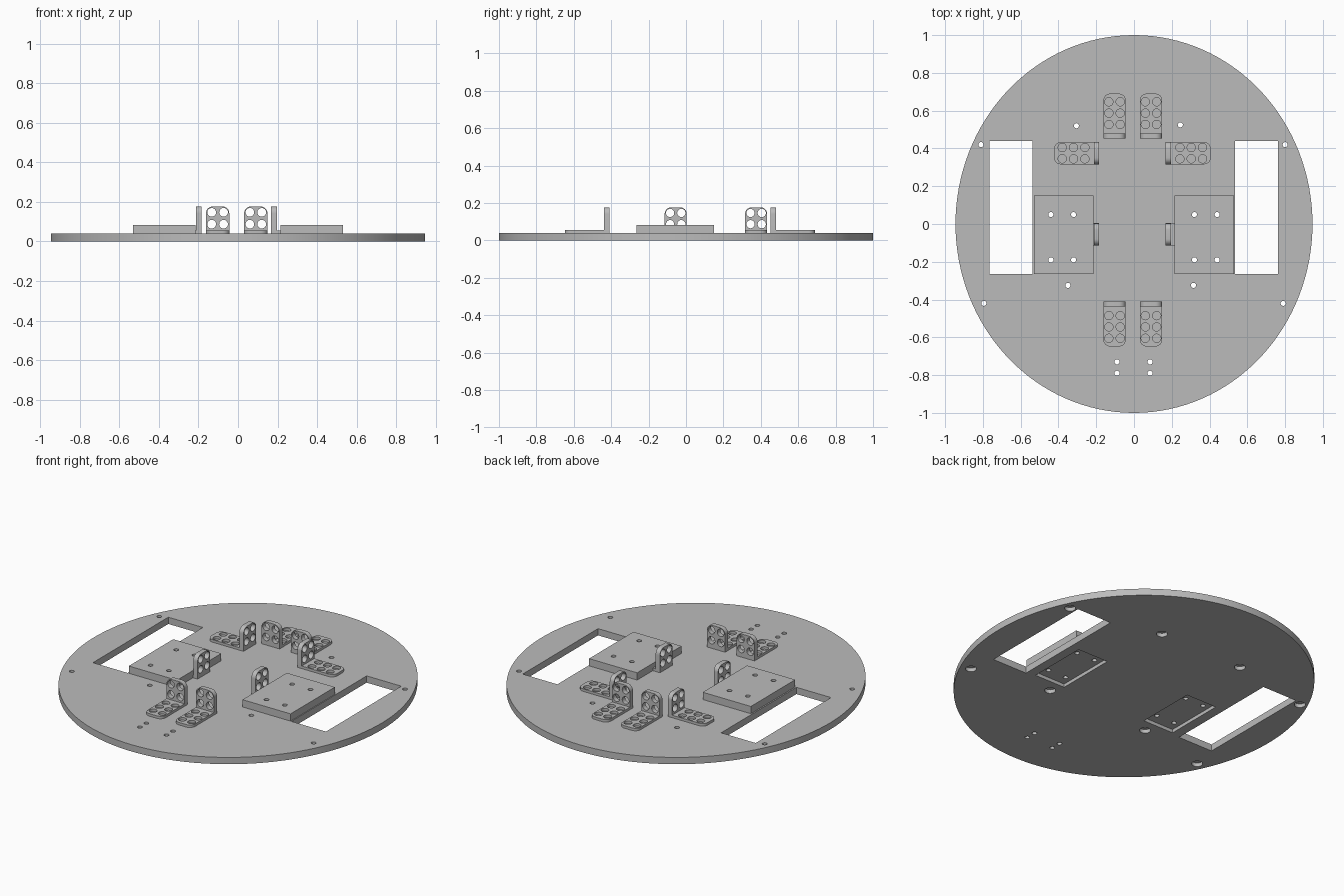
import bpy, bmesh, math
from mathutils import Matrix, Vector

if "Cube" in bpy.data.objects:
    bpy.data.objects.remove(bpy.data.objects["Cube"], do_unlink=True)

grey = bpy.data.materials.new("light grey")
grey.use_nodes = True
COLOUR = (0.5, 0.5, 0.5, 1)
grey.diffuse_color = COLOUR
grey.node_tree.nodes["Principled BSDF"].inputs["Base Color"].default_value = COLOUR

PLATE_T = 0.04


def make_object(name, bm):
    bmesh.ops.recalc_face_normals(bm, faces=bm.faces)
    mesh = bpy.data.meshes.new(name)
    bm.to_mesh(mesh)
    bm.free()
    mesh.materials.append(grey)
    obj = bpy.data.objects.new(name, mesh)
    bpy.context.collection.objects.link(obj)
    return obj


def add_box(bm, x0, x1, y0, y1, z0, z1):
    size = Matrix.Diagonal((x1 - x0, y1 - y0, z1 - z0, 1))
    mid = Matrix.Translation(((x0 + x1) / 2, (y0 + y1) / 2, (z0 + z1) / 2))
    bmesh.ops.create_cube(bm, size=1, matrix=mid @ size)


def add_cylinder(bm, x, y, r, z0, z1, segments=24):
    bmesh.ops.create_cone(bm, cap_ends=True, segments=segments, radius1=r, radius2=r,
                          depth=z1 - z0, matrix=Matrix.Translation((x, y, (z0 + z1) / 2)))


def cut(obj, bm):
    """Subtract the solids in bm from obj and discard the cutter."""
    cutter = make_object("cutter", bm)
    cutter.hide_render = True
    mod = obj.modifiers.new("cut", "BOOLEAN")
    mod.operation, mod.solver, mod.object = "DIFFERENCE", "EXACT", cutter
    bpy.context.view_layer.update()
    graph = bpy.context.evaluated_depsgraph_get()
    mesh = bpy.data.meshes.new_from_object(obj.evaluated_get(graph))
    obj.modifiers.clear()
    obj.data = mesh
    bpy.data.objects.remove(cutter, do_unlink=True)


def cut_holes(obj, points, r, z0=-0.1, z1=0.3):
    bm = bmesh.new()
    for x, y in points:
        add_cylinder(bm, x, y, r, z0, z1)
    cut(obj, bm)


def finish(obj):
    bpy.ops.object.select_all(action="DESELECT")
    obj.select_set(True)
    bpy.context.view_layer.objects.active = obj
    bpy.ops.object.shade_smooth_by_angle(angle=math.radians(30))


# Hole layouts
screw_holes = [(-0.81, 0.42), (0.80, 0.42), (-0.795, -0.42), (0.79, -0.42),
               (-0.305, 0.52), (0.245, 0.525), (-0.35, -0.325), (0.315, -0.325)]
front_holes = [(x, y) for x in (-0.09, 0.085) for y in (-0.73, -0.79)]
mount_holes = {c: [(c + dx, y) for dx in (-0.06, 0.06) for y in (0.05, -0.19)]
               for c in (-0.38, 0.38)}

# Oval base plate
bm = bmesh.new()
add_cylinder(bm, 0, 0, 1, 0, PLATE_T, segments=128)
bmesh.ops.scale(bm, vec=(0.945, 1, 1), verts=bm.verts)
plate = make_object("base_plate", bm)

# Wheel windows
bm = bmesh.new()
add_box(bm, -0.765, -0.538, -0.265, 0.44, -0.1, 0.1)
add_box(bm, 0.535, 0.762, -0.265, 0.44, -0.1, 0.1)
cut(plate, bm)

# Shallow pockets and counterbores on the underside, then through holes
bm = bmesh.new()
for c in mount_holes:
    add_box(bm, c - 0.10, c + 0.10, -0.25, 0.11, -0.1, 0.02)
for x, y in screw_holes:
    add_cylinder(bm, x, y, 0.03, -0.1, 0.022)
cut(plate, bm)
cut_holes(plate, screw_holes + front_holes + sum(mount_holes.values(), []), 0.0135)
finish(plate)

# Motor mount blocks
for name, c, x0, x1 in (("right", -0.38, -0.53, -0.215), ("left", 0.38, 0.215, 0.53)):
    bm = bmesh.new()
    add_box(bm, x0, x1, -0.265, 0.15, PLATE_T, 0.083)
    block = make_object(name + "_motor_block", bm)
    cut_holes(block, mount_holes[c], 0.0135)
    finish(block)


def perforated_slab(name, length, width, thick, corner, rows):
    """Slab along +x, rounded at the far end, with two columns of holes."""
    half = width / 2
    points = [(0, -half)]
    for side in (-1, 1):
        for i in range(9):
            a = math.radians(90) * (i / 8 - (side < 0))
            points.append((length - corner + corner * math.cos(a),
                           side * (half - corner) + corner * math.sin(a)))
    points.append((0, half))
    bm = bmesh.new()
    face = bm.faces.new([bm.verts.new((x, y, 0)) for x, y in points])
    top = bmesh.ops.extrude_face_region(bm, geom=[face])["geom"]
    bmesh.ops.translate(bm, vec=(0, 0, thick),
                        verts=[v for v in top if isinstance(v, bmesh.types.BMVert)])
    slab = make_object(name, bm)
    cut_holes(slab, [(x, y) for x in rows for y in (-0.03, 0.03)], 0.022)
    return slab


# Angle brackets: a flat foot and an upright, each with round holes
WALL_T = 0.028
foot = perforated_slab("bracket_foot", 0.238, 0.118, 0.015, 0.035, (0.075, 0.135, 0.195))
wall = perforated_slab("bracket_wall", 0.137, 0.118, WALL_T, 0.035, (0.047, 0.107))
wall.data.transform(Matrix.Translation((WALL_T, 0, 0))
                    @ Matrix.Rotation(math.radians(-90), 4, "Y"))
finish(foot)
finish(wall)

brackets = [("back_right", -0.103, 0.452, 90), ("back_left", 0.09, 0.452, 90),
            ("front_right", -0.103, -0.41, -90), ("front_left", 0.09, -0.41, -90),
            ("rear_side_right", -0.185, 0.375, 180), ("rear_side_left", 0.168, 0.375, 0),
            ("middle_right", -0.185, -0.055, 180), ("middle_left", 0.168, -0.055, 0)]
for name, x, y, angle in brackets:
    for part, source in (("foot", foot), ("wall", wall)):
        obj = bpy.data.objects.new(f"{name}_bracket_{part}", source.data)
        obj.location = Vector((x, y, PLATE_T))
        obj.rotation_euler.z = math.radians(angle)
        bpy.context.collection.objects.link(obj)
for source in (foot, wall):
    bpy.data.objects.remove(source, do_unlink=True)
